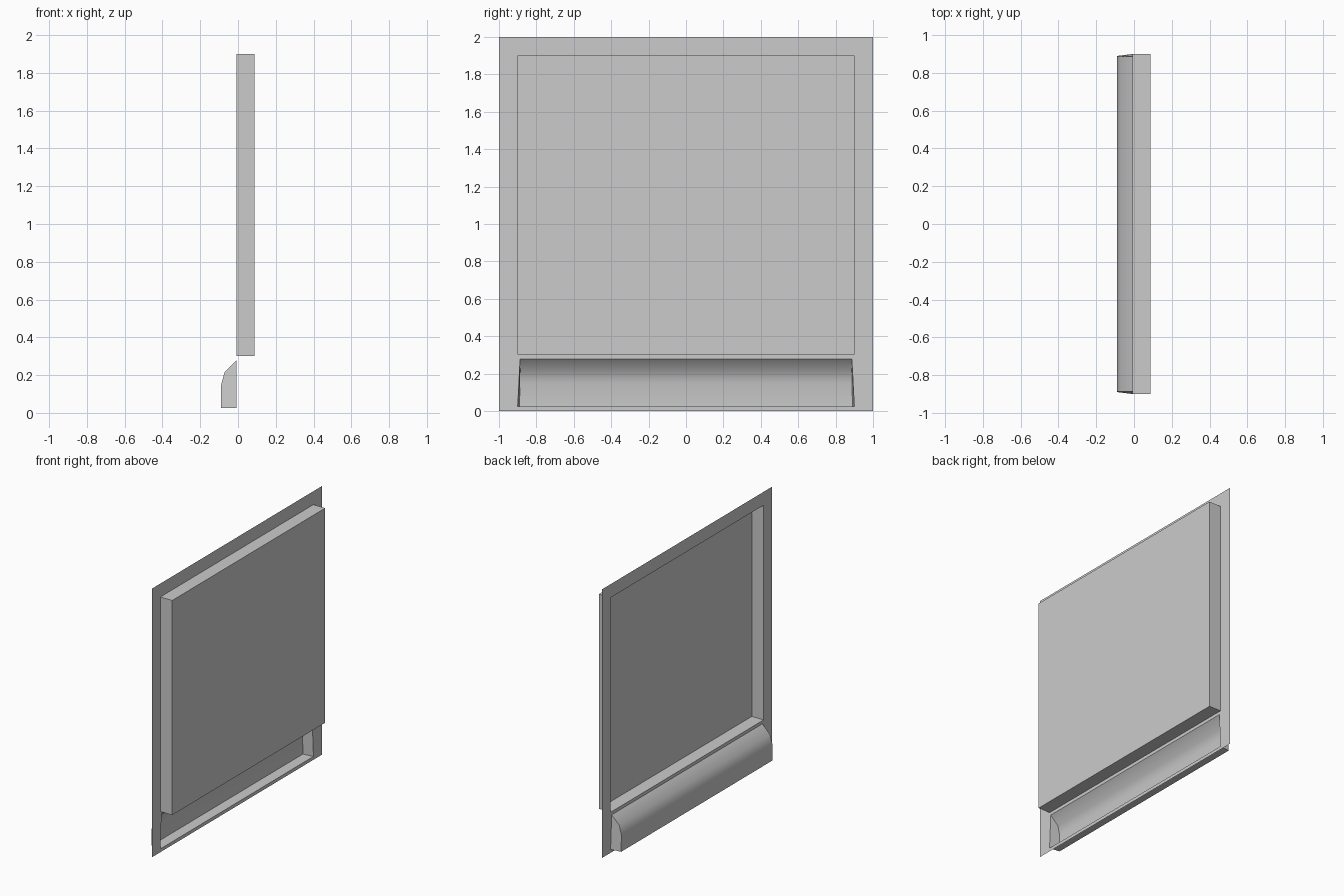
import bpy, math

if "Cube" in bpy.data.objects:
    bpy.data.objects.remove(bpy.data.objects["Cube"])

SHEET_X = -0.009   # plane of the thin sheet
OUT_X = 0.088      # face of the raised panel
LIP_X = -0.089     # outermost part of the lower bulge


def add_part(name, verts, faces, smooth=False):
    mesh = bpy.data.meshes.new(name)
    mesh.from_pydata(verts, [], faces)
    mesh.update()
    obj = bpy.data.objects.new(name, mesh)
    bpy.context.collection.objects.link(obj)
    if smooth:
        bpy.context.view_layer.objects.active = obj
        obj.select_set(True)
        bpy.ops.object.shade_smooth_by_angle(angle=math.radians(48))
        obj.select_set(False)
    return obj


# Thin sheet: rows of (z, half width of opening), leaving two openings
rows = [(0, 0.9), (0.025, 0.9), (0.278, 0.887), (0.302, 0.9), (1.9, 0.9), (2, 0.9)]
verts = [(SHEET_X, y, z) for z, w in rows for y in (-1, -w, w, 1)]
faces = []
for r in range(len(rows) - 1):
    for c in range(3):
        if c == 1 and r in (1, 3):
            continue
        a = r * 4 + c
        faces.append((a, a + 1, a + 5, a + 4))
add_part("frame_sheet", verts, faces)

# Raised panel: open-backed box pushed towards +x
corners = [(-0.9, 0.302), (0.9, 0.302), (0.9, 1.9), (-0.9, 1.9)]
verts = [(x, y, z) for x in (SHEET_X, OUT_X) for y, z in corners]
faces = [(4, 5, 6, 7)]
faces += [(i, (i + 1) % 4, (i + 1) % 4 + 4, i + 4) for i in range(4)]
add_part("raised_panel", verts, faces)

# Lower bulge: rounded profile (x, z, half width) swept along y, open at the sheet
profile = [(SHEET_X, 0.025, 0.9), (LIP_X, 0.025, 0.89), (LIP_X, 0.15, 0.888),
           (-0.071, 0.216, 0.886), (SHEET_X, 0.278, 0.887)]
n = len(profile)
verts = [(x, s * w, z) for s in (-1, 1) for x, z, w in profile]
faces = [(i, i + n, i + n + 1, i + 1) for i in range(n - 1)]
faces += [tuple(range(n)), tuple(reversed(range(n, 2 * n)))]
add_part("lower_bulge", verts, faces, smooth=True)
